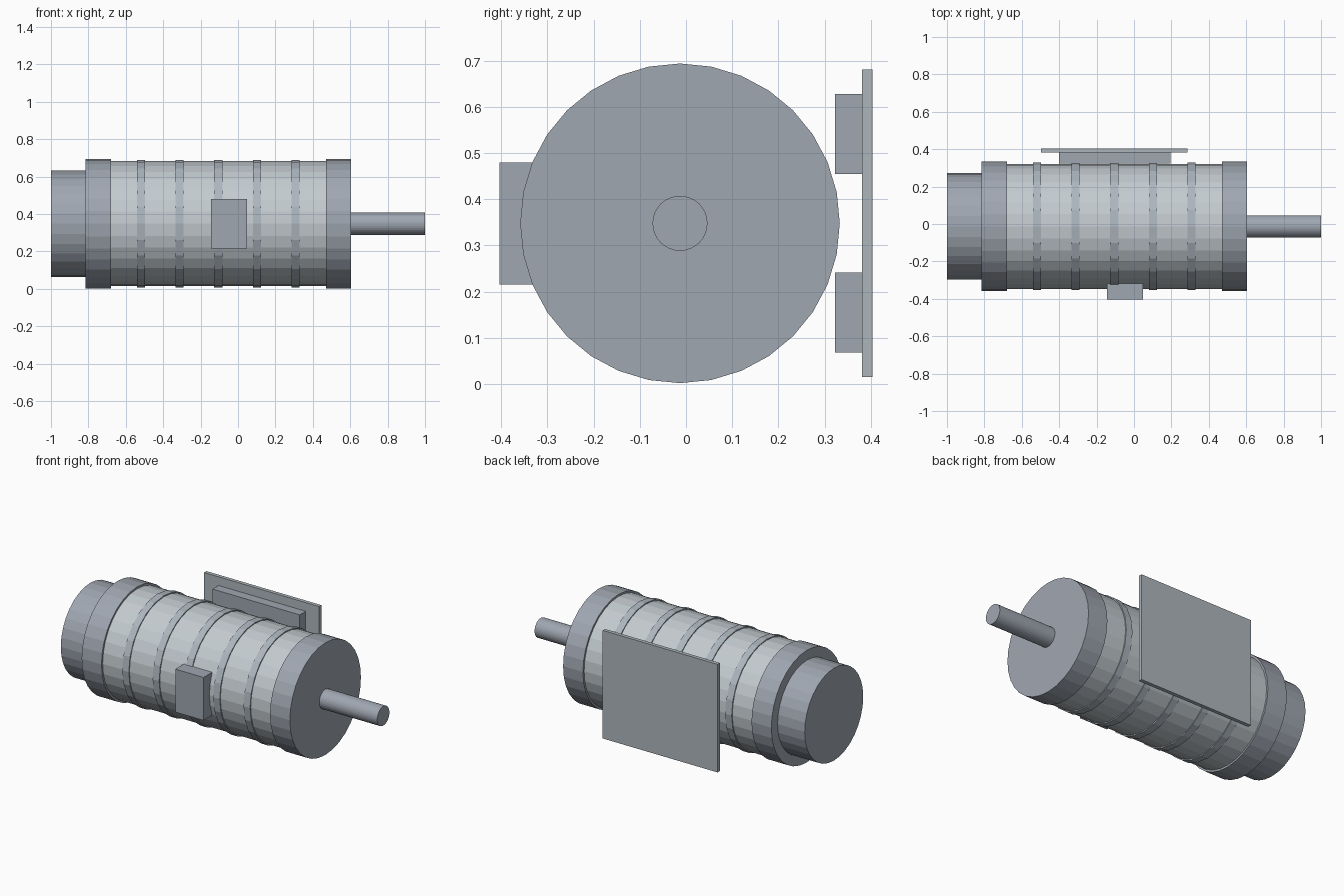
import bpy
from math import pi

if "Cube" in bpy.data.objects:
    bpy.data.objects.remove(bpy.data.objects["Cube"])

AXIS_Y, AXIS_Z = -0.013, 0.348   # centre line of the motor


def material(name, r, g, b):
    mat = bpy.data.materials.new(name)
    mat.diffuse_color = (r, g, b, 1)
    mat.use_nodes = True
    mat.node_tree.nodes["Principled BSDF"].inputs["Base Color"].default_value = mat.diffuse_color
    return mat


DARK = material("dark_steel", 0.35, 0.385, 0.44)
LIGHT = material("light_steel", 0.55, 0.60, 0.63)
BAND = material("band_steel", 0.42, 0.47, 0.52)
PLATE = material("plate_steel", 0.42, 0.47, 0.50)


def cylinder(name, x0, x1, radius, mat, sides=32):
    """Flat-shaded cylinder along x on the motor's centre line."""
    bpy.ops.mesh.primitive_cylinder_add(
        vertices=sides, radius=radius, depth=x1 - x0,
        location=((x0 + x1) / 2, AXIS_Y, AXIS_Z), rotation=(0, pi / 2, 0))
    ob = bpy.context.object
    ob.name = name
    ob.data.materials.append(mat)


def box(name, x, y, z, mat):
    """Box from (min, max) pairs per axis."""
    bpy.ops.mesh.primitive_cube_add(size=1, location=[sum(r) / 2 for r in (x, y, z)])
    ob = bpy.context.object
    ob.name = name
    ob.scale = [r[1] - r[0] for r in (x, y, z)]
    bpy.ops.object.transform_apply(location=False, rotation=False, scale=True)
    ob.data.materials.append(mat)


# Housing, end bells, fan cover and output shaft
cylinder("housing", -0.68, 0.47, 0.334, LIGHT)
cylinder("rear_end_bell", -0.815, -0.68, 0.346, DARK)
cylinder("front_end_bell", 0.47, 0.605, 0.346, DARK)
cylinder("fan_cover", -1.0, -0.815, 0.285, DARK)
cylinder("shaft", 0.605, 1.0, 0.0595, DARK)

# Raised bands around the housing
for i in range(5):
    x = -0.519 + i * 0.2067
    cylinder(f"housing_band_{i + 1}", x - 0.022, x + 0.022, 0.341, BAND, sides=24)

# Terminal box on the front
box("terminal_box", (-0.145, 0.048), (-0.404, -0.30), (0.215, 0.48), DARK)

# Mounting feet and base plate on the back
for side, name in ((-1, "lower_foot"), (1, "upper_foot")):
    zc = AXIS_Z + side * 0.193
    box(name, (-0.4, 0.195), (0.323, 0.381), (zc - 0.0865, zc + 0.0865), DARK)
box("base_plate", (-0.498, 0.285), (0.381, 0.404), (0.015, 0.681), PLATE)
